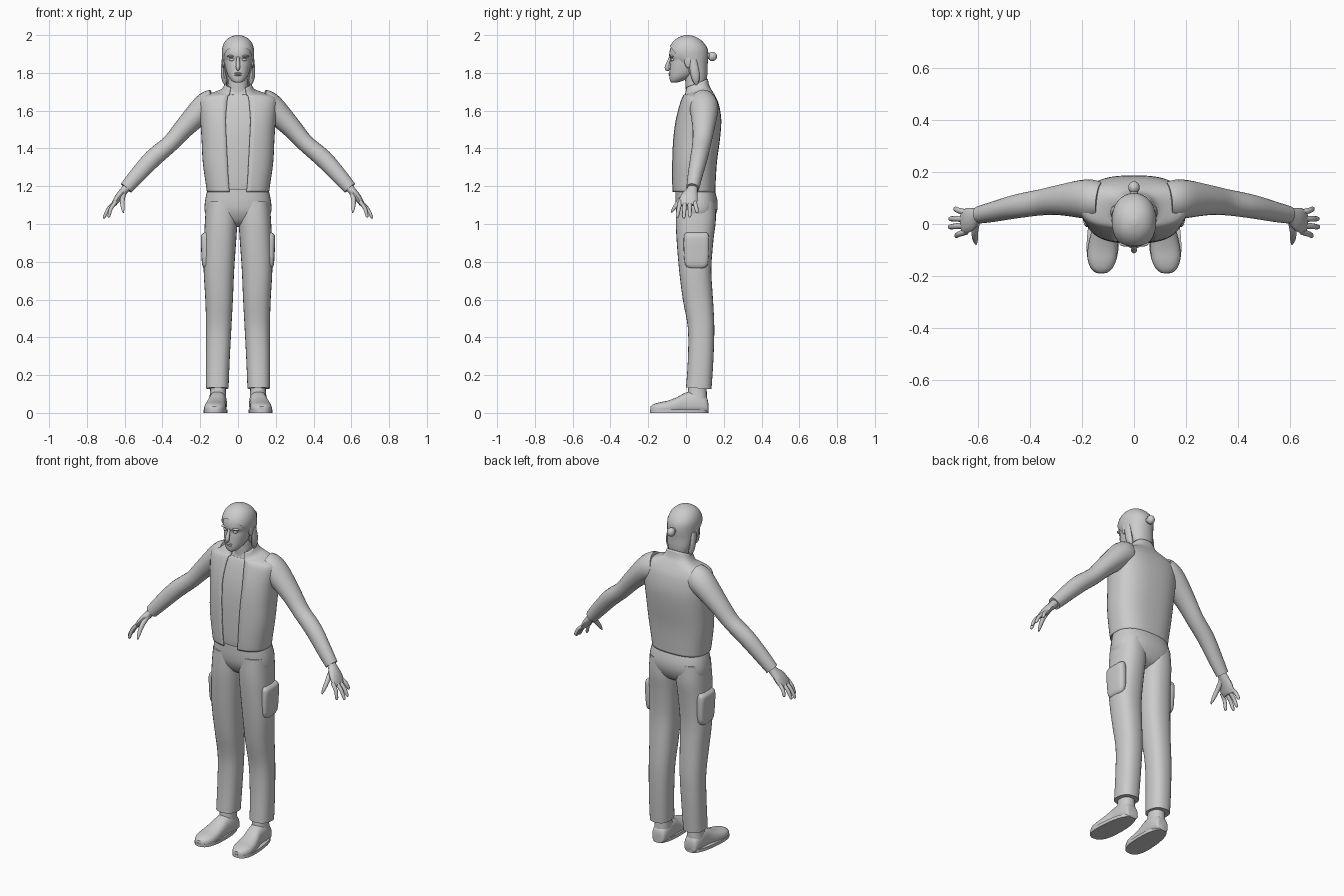
import bpy, bmesh, math
from mathutils import Vector


def smooth(secs, k=3):
    """Catmull-Rom interpolation between cross-sections."""
    out = []
    for i in range(len(secs) - 1):
        a, b, c, d = secs[max(i - 1, 0)], secs[i], secs[i + 1], secs[min(i + 2, len(secs) - 1)]
        for s in range(k):
            t = s / k
            out.append([0.5 * (2 * q + (r - p) * t + (2 * p - 5 * q + 4 * r - w) * t * t
                               + (3 * q - p - 3 * r + w) * t ** 3) for p, q, r, w in zip(a, b, c, d)])
    return out + [list(secs[-1])]


def finish(ob, mirror=False, angle=40):
    bpy.context.view_layer.objects.active = ob
    bpy.ops.object.select_all(action='DESELECT')
    ob.select_set(True)
    bpy.ops.object.shade_smooth_by_angle(angle=math.radians(angle))
    if mirror:
        ob.modifiers.new("mirror", 'MIRROR')
    return ob


def skin(name, rings, closed=True, mirror=False, cut=None, angle=40):
    bm = bmesh.new()
    vs = [[bm.verts.new(p) for p in r] for r in rings]
    n = len(rings[0])
    for a, b in zip(vs, vs[1:]):
        for j in range(n if closed else n - 1):
            bm.faces.new((a[j], a[(j + 1) % n], b[(j + 1) % n], b[j]))
    if closed:
        bm.faces.new(vs[0][::-1])
        bm.faces.new(vs[-1])
        bmesh.ops.recalc_face_normals(bm, faces=bm.faces)
    if cut:
        bmesh.ops.bisect_plane(bm, geom=bm.verts[:] + bm.edges[:] + bm.faces[:],
                               plane_co=cut[0], plane_no=cut[1], clear_inner=True)
    me = bpy.data.meshes.new(name)
    bm.to_mesh(me)
    bm.free()
    ob = bpy.data.objects.new(name, me)
    bpy.context.collection.objects.link(ob)
    return finish(ob, mirror, angle)


def sg(v, p):
    return math.copysign(abs(v) ** (2 / p), v)


def loft(name, secs, p=2.3, n=28, gap=False, k=3, **kw):
    """Upright loft; section = z, centre x, half width, front y, back y, tilt, opening."""
    rings = []
    for z, cx, hw, y0, y1, tilt, g in smooth(secs, k):
        a = math.asin((g / hw) ** (p / 2)) if gap else 0
        ring = []
        for j in range(n):
            t = a + (2 * math.pi - 2 * a) * j / (n - 1) if gap else 2 * math.pi * j / n
            dy = -sg(math.cos(t), p) * (y1 - y0) / 2
            ring.append((cx + hw * sg(math.sin(t), p), (y0 + y1) / 2 + dy, z + tilt * dy))
        rings.append(ring)
    return skin(name, rings, closed=not gap, **kw)


def tube(name, secs, n=14, k=3, mirror=True):
    """Elliptical tube; section = x, y, z, radius sideways, radius up."""
    s = smooth(secs, k)
    pts = [Vector(q[:3]) for q in s]
    rings = []
    for i, q in enumerate(s):
        t = (pts[min(i + 1, len(s) - 1)] - pts[max(i - 1, 0)]).normalized()
        u = (Vector((0, 1, 0)) - t * t.y).normalized()
        v = t.cross(u)
        rings.append([pts[i] + u * q[3] * math.cos(2 * math.pi * j / n)
                      + v * q[4] * math.sin(2 * math.pi * j / n) for j in range(n)])
    return skin(name, rings, mirror=mirror)


def ball(name, loc, scale, mirror=False):
    bpy.ops.mesh.primitive_uv_sphere_add(segments=20, ring_count=12)
    ob = bpy.context.object
    ob.name = name
    for v in ob.data.vertices:
        v.co = Vector(loc) + v.co * Vector(scale)
    return finish(ob, mirror)


# Jacket shell, open down the front with a standing collar
jacket = [(1.17, 0, .165, -.072, .155, 0, .045), (1.22, 0, .172, -.075, .157, 0, .05),
          (1.33, 0, .187, -.075, .164, 0, .056), (1.45, 0, .193, -.07, .18, 0, .062),
          (1.55, 0, .20, -.057, .187, 0, .066), (1.63, 0, .207, -.036, .175, 0, .06),
          (1.672, 0, .196, -.02, .158, 0, .055), (1.694, 0, .135, -.012, .14, .12, .05),
          (1.708, 0, .088, -.01, .125, .3, .045), (1.745, 0, .068, -.004, .115, .4, .04)]
shell = loft("jacket_body", jacket, p=2.6, n=45, gap=True)
so = shell.modifiers.new("cloth", 'SOLIDIFY')
so.thickness, so.offset = .006, -1

# Shirt inside the jacket
loft("shirt", [(z + .012 if z < 1.2 else z - .003, 0, w - .01, a + .008, b - .01, t, 0)
               for z, _, w, a, b, t, _ in jacket], p=2.6, n=44)

# Sleeves
tube("sleeve", [(.13, .09, 1.635, .07, .078), (.16, .093, 1.625, .077, .076), (.205, .096, 1.59, .073, .067),
                (.29, .092, 1.503, .058, .053), (.36, .083, 1.425, .05, .046), (.45, .068, 1.348, .046, .048),
                (.54, .047, 1.25, .039, .042), (.592, .036, 1.19, .034, .036)], n=20)

# Hands: palm, fingers, thumb
tube("palm", [(.575, .038, 1.21, .026, .024), (.60, .033, 1.18, .029, .022), (.63, .018, 1.145, .046, .02),
              (.655, .008, 1.108, .047, .014), (.66, .007, 1.10, .04, .008)])
for nm, y, tip in (("index", -.03, (.687, -.047, 1.035)), ("middle", -.005, (.714, -.012, 1.03)),
                   ("ring", .02, (.712, .02, 1.036)), ("little", .044, (.692, .06, 1.06))):
    a, b = Vector((.645, y, 1.12)), Vector(tip)
    m = a.lerp(b, .5) + Vector((.006, 0, .005))
    tube(nm + "_finger", [(*a, .012, .011), (*m, .011, .01), (*a.lerp(b, .9), .009, .008), (*b, .003, .003)], n=10)
tube("thumb", [(.605, .015, 1.165, .016, .014), (.612, -.03, 1.125, .014, .013),
               (.61, -.062, 1.085, .010, .010), (.607, -.078, 1.06, .003, .003)], n=10)

# Trousers: hips, legs, side pockets
loft("trouser_hips", [(.985, 0, .09, .02, .09, 0, 0), (1.01, 0, .145, -.02, .135, 0, 0),
                      (1.06, 0, .175, -.048, .162, 0, 0), (1.11, 0, .176, -.056, .168, 0, 0),
                      (1.16, 0, .167, -.056, .158, 0, 0), (1.21, 0, .152, -.055, .142, 0, 0)], p=2.4, n=36)
loft("trouser_leg", [(.13, .11, .06, 0, .135, -.06, 0), (.28, .107, .063, .01, .145, 0, 0),
                     (.45, .102, .067, .01, .15, 0, 0), (.60, .1, .073, -.017, .143, 0, 0),
                     (.76, .101, .081, -.037, .134, 0, 0), (.92, .094, .085, -.05, .146, 0, 0),
                     (1.02, .089, .086, -.054, .158, 0, 0), (1.12, .085, .082, -.05, .155, 0, 0)],
     p=2.4, mirror=True)
loft("thigh_pocket", [(.765, .165, .014, .02, .09, 0, 0), (.785, .168, .022, -.005, .115, 0, 0),
                      (.86, .169, .026, -.012, .122, 0, 0), (.925, .171, .026, -.012, .122, 0, 0),
                      (.945, .17, .021, -.008, .118, 0, 0), (.955, .166, .012, .0, .11, 0, 0)],
     p=3.5, n=20, mirror=True)

# Shoes: lofted heel to toe, with ankle
shoe = [(.118, .105, .028, .05), (.108, .106, .04, .085), (.06, .107, .048, .115), (.0, .11, .047, .108),
        (-.05, .117, .052, .082), (-.1, .121, .057, .064), (-.14, .123, .054, .056),
        (-.172, .124, .04, .046), (-.188, .124, .02, .034)]
skin("shoe", [[(cx + hw * sg(math.cos(2 * math.pi * j / 24), 2.7) * (1 - .12 * math.sin(2 * math.pi * j / 24)), y,
                h / 2 * (1 + sg(math.sin(2 * math.pi * j / 24), 2.7))) for j in range(24)]
              for y, cx, hw, h in smooth(shoe)], mirror=True)
skin("sole", [[(.116 - y * .05 + .06 * sg(math.cos(a), 2.6) * (1 - y * .7), y, z)
               for a in [2 * math.pi * j / 32 for j in range(32)]
               for y in [-.036 + .155 * sg(math.sin(a), 2.4)]] for z in (0, .018)], mirror=True)
loft("ankle", [(.06, .108, .046, .008, .112, 0, 0), (.11, .106, .042, .01, .11, 0, 0),
               (.2, .106, .038, .02, .105, 0, 0)], n=20, mirror=True)

# Head and neck
loft("neck", [(1.64, 0, .062, 0, .115, 0, 0), (1.73, 0, .054, -.002, .105, 0, 0),
              (1.82, 0, .055, -.01, .1, 0, 0)], n=24)
loft("head", [(1.75, 0, .018, -.078, -.045, 0, 0), (1.757, 0, .032, -.084, -.02, 0, 0),
              (1.78, 0, .05, -.088, .03, 0, 0), (1.81, 0, .062, -.087, .07, 0, 0),
              (1.845, 0, .07, -.084, .09, 0, 0), (1.87, 0, .074, -.081, .1, 0, 0),
              (1.89, 0, .077, -.089, .105, 0, 0), (1.93, 0, .078, -.083, .105, 0, 0),
              (1.965, 0, .064, -.062, .08, 0, 0), (1.985, 0, .04, -.035, .055, 0, 0),
              (1.992, 0, .008, -.005, .02, 0, 0)], p=2.15)
tube("nose", [(0, -.082, 1.885, .007, .006), (0, -.092, 1.86, .008, .01), (0, -.1, 1.835, .012, .012),
              (0, -.097, 1.823, .014, .01), (0, -.088, 1.818, .008, .004)], n=12, mirror=False)
ball("upper_lip", (0, -.086, 1.797), (.021, .008, .005))
ball("lower_lip", (0, -.085, 1.788), (.018, .008, .005))
ball("brow", (.031, -.074, 1.888), (.026, .013, .007), True)
ball("eye", (.031, -.069, 1.87), (.014, .012, .008), True)
ball("ear", (.077, .012, 1.86), (.009, .02, .034), True)

# Hair: swept-back cap, side locks and bun
loft("hair_cap", [(1.75, 0, .055, .03, .108, 0, 0), (1.79, 0, .068, .01, .113, 0, 0),
                  (1.84, 0, .078, -.04, .114, 0, 0), (1.89, 0, .085, -.092, .119, 0, 0),
                  (1.93, 0, .084, -.09, .113, 0, 0), (1.965, 0, .07, -.069, .089, 0, 0),
                  (1.988, 0, .045, -.04, .058, 0, 0), (1.999, 0, .014, -.008, .024, 0, 0),
                  (2.0, 0, .004, .003, .01, 0, 0)],
     p=2.15, n=32, cut=((0, -.08, 1.935), (0, .145, .105)))
tube("side_lock", [(.076, .035, 1.87, .02, .01), (.078, .045, 1.81, .024, .013),
                   (.072, .052, 1.765, .02, .014), (.066, .055, 1.735, .006, .005)], n=12)
ball("bun_tie", (0, .118, 1.89), (.016, .02, .016))
ball("hair_bun", (0, .14, 1.887), (.022, .024, .025))
